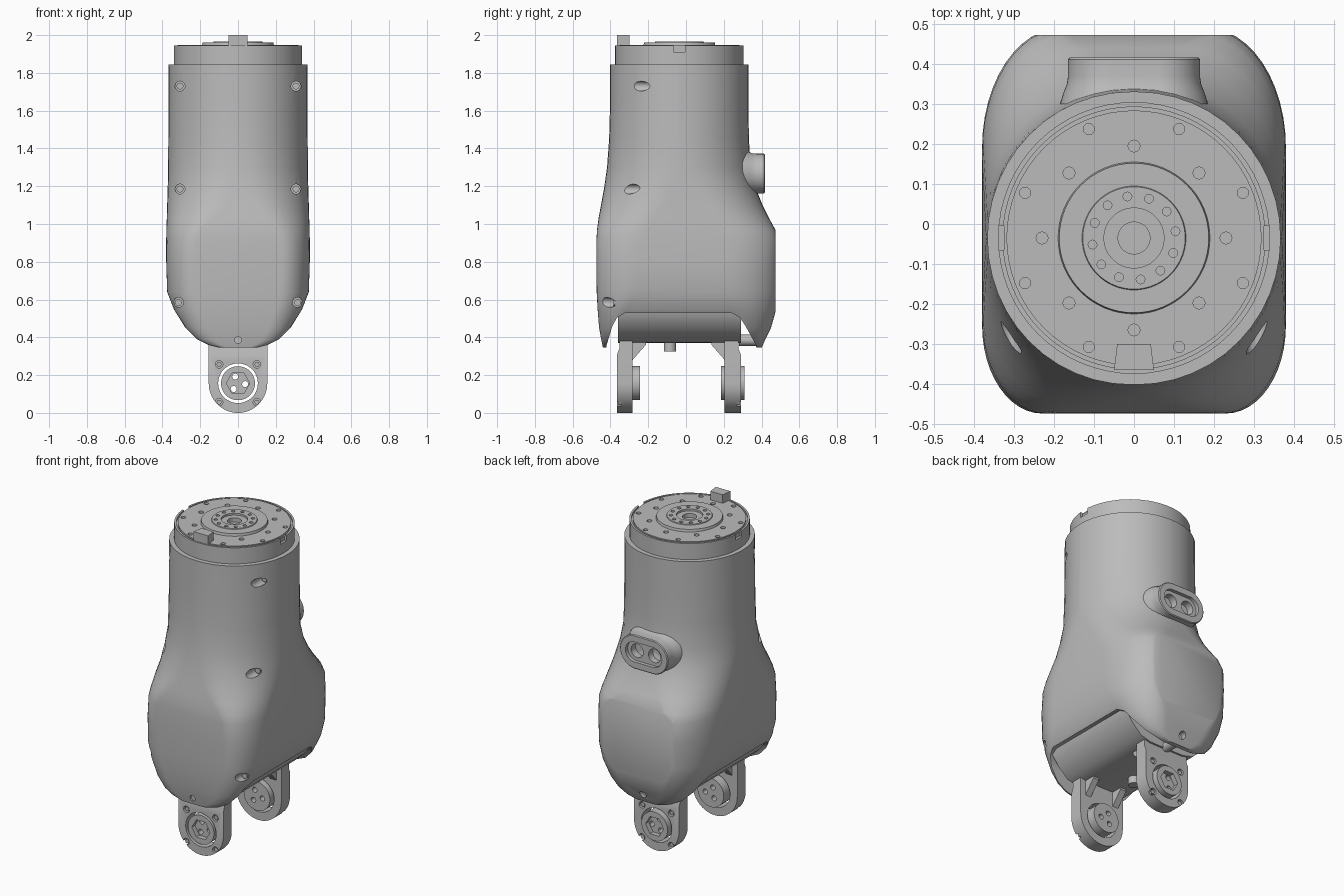
import bpy, bmesh
from math import sin, cos, pi

cube = bpy.data.objects.get("Cube")
if cube:
    bpy.data.objects.remove(cube)

grey = bpy.data.materials.new("light_grey")
grey.use_nodes = True
grey.diffuse_color = (0.5, 0.5, 0.5, 1)
grey.node_tree.nodes["Principled BSDF"].inputs["Base Color"].default_value = (0.5, 0.5, 0.5, 1)

AXES = {
    "x": lambda u, v, w: (w, u, v),
    "y": lambda u, v, w: (u, w, v),
    "z": lambda u, v, w: (u, v, w),
}
NECK_Y = -0.035


def circle(r, cu=0, cv=0, n=48):
    return [(cu + r * cos(2 * pi * i / n), cv + r * sin(2 * pi * i / n)) for i in range(n)]


def rounded(u0, u1, v0, v1, low, high, n=12):
    """Rectangle with elliptical corners; low and high are the corner radii at v0 and v1."""
    (lu, lv), (hu, hv) = [(min(ru, 0.49 * (u1 - u0)), min(rv, 0.5 * (v1 - v0) - 0.001))
                          for ru, rv in (low, high)]
    corners = [(u1 - hu, v1 - hv, hu, hv), (u0 + hu, v1 - hv, hu, hv),
               (u0 + lu, v0 + lv, lu, lv), (u1 - lu, v0 + lv, lu, lv)]
    pts = []
    for k, (cu, cv, ru, rv) in enumerate(corners):
        for i in range(n + 1):
            a = pi / 2 * (k + i / n)
            pts.append((cu + ru * cos(a), cv + rv * sin(a)))
    return pts


def box(u0, u1, v0, v1):
    return [(u0, v0), (u1, v0), (u1, v1), (u0, v1)]


def loft(axis, rings):
    """A part: outlines joined along an axis, each ring is (outline, position)."""
    return [[AXES[axis](u, v, w) for u, v in pts] for pts, w in rings]


def prism(axis, pts, a, b):
    return loft(axis, [(pts, a), (pts, b)])


def build(name, *parts):
    bm = bmesh.new()
    for rings in parts:
        rows = [[bm.verts.new(p) for p in ring] for ring in rings]
        n = len(rows[0])
        for lo, hi in zip(rows, rows[1:]):
            for i in range(n):
                bm.faces.new((lo[i], lo[(i + 1) % n], hi[(i + 1) % n], hi[i]))
        bm.faces.new(rows[0][::-1])
        bm.faces.new(rows[-1])
    bmesh.ops.recalc_face_normals(bm, faces=bm.faces)
    mesh = bpy.data.meshes.new(name)
    bm.to_mesh(mesh)
    bm.free()
    mesh.materials.append(grey)
    ob = bpy.data.objects.new(name, mesh)
    bpy.context.collection.objects.link(ob)
    return ob


def select(ob):
    bpy.ops.object.select_all(action="DESELECT")
    ob.select_set(True)
    bpy.context.view_layer.objects.active = ob


def cut(ob, *parts):
    tool = build("cutter", *parts)
    tool.hide_render = True
    mod = ob.modifiers.new("cut", "BOOLEAN")
    mod.operation, mod.solver, mod.object = "DIFFERENCE", "EXACT", tool
    mod.use_self = True
    select(ob)
    bpy.ops.object.modifier_apply(modifier="cut")
    bpy.data.objects.remove(tool)


def smooth(ob, angle=0.6):
    select(ob)
    bpy.ops.object.shade_smooth_by_angle(angle=angle)


# Main shell: height, half width, front, back, front corner radii, back corner radii
sections = [
    (0.345, 0.10, -0.44, 0.40, (0.05, 0.02), (0.05, 0.03)),
    (0.36, 0.16, -0.443, 0.408, (0.07, 0.03), (0.08, 0.05)),
    (0.39, 0.22, -0.449, 0.42, (0.09, 0.05), (0.11, 0.08)),
    (0.45, 0.28, -0.46, 0.45, (0.12, 0.09), (0.15, 0.15)),
    (0.55, 0.34, -0.468, 0.478, (0.14, 0.15), (0.18, 0.23)),
    (0.64, 0.375, -0.473, 0.488, (0.15, 0.21), (0.20, 0.29)),
    (0.80, 0.38, -0.474, 0.491, (0.15, 0.22), (0.20, 0.30)),
    (0.92, 0.38, -0.474, 0.488, (0.16, 0.24), (0.20, 0.31)),
    (0.97, 0.379, -0.471, 0.473, (0.19, 0.26), (0.22, 0.33)),
    (1.03, 0.377, -0.463, 0.44, (0.24, 0.29), (0.27, 0.33)),
    (1.10, 0.375, -0.45, 0.405, (0.30, 0.33), (0.32, 0.34)),
    (1.20, 0.372, -0.432, 0.365, (0.34, 0.36), (0.36, 0.36)),
    (1.30, 0.37, -0.418, 0.343, (0.37, 0.38), (0.37, 0.38)),
    (1.45, 0.369, -0.407, 0.333, (0.37, 0.38), (0.37, 0.38)),
    (1.60, 0.368, -0.403, 0.331, (0.37, 0.38), (0.37, 0.38)),
    (1.845, 0.367, -0.402, 0.331, (0.37, 0.38), (0.37, 0.38)),
]
shell = build("main_shell", loft("z", [
    (rounded(-hx, hx, yf, yb, low, high), z) for z, hx, yf, yb, low, high in sections]))

# Flat rear panel, sliced off the bulging back
cut(shell, prism("y", box(-0.6, 0.6, 0.3, 1.2), 0.473, 0.7))

# Arched opening under the shell
arch = [(-0.43, 0.3), (-0.42, 0.36), (-0.39, 0.46), (-0.365, 0.505), (-0.32, 0.53),
        (0.24, 0.53), (0.285, 0.505), (0.315, 0.46), (0.37, 0.36), (0.38, 0.3)]
cut(shell, prism("x", arch, -0.6, 0.6))

# Screw recesses and drain holes
screws = [(s * x, z, y) for x, z, y in
          ((0.307, 1.73, -0.17), (0.307, 1.185, -0.235), (0.315, 0.585, -0.375)) for s in (-1, 1)]
cut(shell, *[prism("y", circle(0.026, x, z, 24), -0.6, y) for x, z, y in screws],
    prism("y", circle(0.018, 0, 0.385, 20), -0.6, -0.435),
    prism("y", circle(0.022, 0, 0.40, 20), 0.395, 0.6))
smooth(shell)
heads = build("shell_screws", *[prism("y", circle(0.018, x, z, 20), y - 0.01, y + 0.01)
                                for x, z, y in screws])
smooth(heads)

# Inner housing seen through the arch
housing_half = [(0.0, 0.37), (0.12, 0.372), (0.19, 0.39), (0.255, 0.45), (0.30, 0.51), (0.31, 0.56)]
outline = housing_half + [(-x, z) for x, z in housing_half[:0:-1]]
smooth(build("inner_housing", prism("y", outline, -0.36, 0.29)))

# Top flange, turned from a stepped profile
profile = [(0.34, 1.82), (0.34, 1.945), (0.328, 1.945), (0.328, 1.935), (0.319, 1.935),
           (0.319, 1.947), (0.19, 1.947), (0.187, 1.962), (0.13, 1.962), (0.128, 1.967),
           (0.075, 1.967), (0.075, 1.955), (0.04, 1.955), (0.04, 1.93)]
flange = build("top_flange", loft("z", [(circle(r, 0, NECK_Y, 64), z) for r, z in profile]))
holes = []
for count, radius, size, turn in ((8, 0.295, 0.014, 0.5), (8, 0.23, 0.015, 0), (12, 0.105, 0.011, 0.3)):
    for i in range(count):
        a = 2 * pi * (i + turn) / count
        spot = circle(size, radius * cos(a), NECK_Y + radius * sin(a), 12)
        holes.append(prism("z", spot, 1.925, 2.0))
for s in (-1, 1):
    holes.append(prism("z", box(s * 0.345 - 0.02, s * 0.345 + 0.02, -0.065, -0.005), 1.91, 2.0))
cut(flange, *holes)
smooth(flange)

# Locating key on the flange
key = [(-0.05, -0.365), (0.05, -0.365), (0.042, -0.30), (-0.042, -0.30)]
build("locating_key", prism("z", key, 1.93, 2.0))


# Cable connector on the back
def stadium(hw, hh):
    return rounded(-hw, hw, 1.267 - hh, 1.267 + hh, (hh, hh), (hh, hh))


connector = build("cable_connector", loft("y", [
    (stadium(0.185, 0.125), 0.30), (stadium(0.176, 0.116), 0.33), (stadium(0.168, 0.108), 0.35),
    (stadium(0.165, 0.105), 0.37), (stadium(0.165, 0.105), 0.412), (stadium(0.16, 0.10), 0.417)]))
cut(connector, prism("y", stadium(0.125, 0.062), 0.395, 0.5))
cut(connector, *[prism("y", circle(0.042, s * 0.06, 1.267, 24), 0.35, 0.45) for s in (-1, 1)])
smooth(connector)

# Pair of pivot legs; d points outward along y
PZ = 0.157
leg_outline = [(0.155 * cos(pi + pi * i / 32), PZ + 0.157 * sin(pi + pi * i / 32)) for i in range(33)]
leg_outline += [(0.155, 0.46), (-0.155, 0.46)]
for name, inner, outer, d in (("front", -0.283, -0.365, -1), ("rear", 0.205, 0.29, 1)):
    leg = build(name + "_leg", prism("y", leg_outline, inner, outer))
    bolts = [(sx * 0.1, PZ + sz * 0.1) for sx in (-1, 1) for sz in (-1, 1)]
    # The upper part of the leg is thinner than the bearing end
    step = [(outer - d * 0.012, 0.5), (outer - d * 0.012, 0.34), (outer, 0.31),
            (outer + d * 0.1, 0.31), (outer + d * 0.1, 0.5)]
    cut(leg, prism("y", circle(0.105, 0, PZ), inner - d * 0.1, outer + d * 0.1),
        prism("x", step, -0.3, 0.3),
        *[prism("y", circle(0.02, x, z, 16), outer - d * 0.02, outer + d * 0.1) for x, z in bolts])
    smooth(leg)
    smooth(build(name + "_leg_bolts", *[
        prism("y", circle(0.014, x, z, 6), outer - d * 0.03, outer - d * 0.006) for x, z in bolts]))

    # Bearing hub with three pin holes and a hexagonal outer recess
    face = outer + (0.02 if d > 0 else 0)
    hub = build(name + "_hub", prism("y", circle(0.09, 0, PZ), inner - d * (0.02 if d > 0 else 0.04), face))
    cut(hub, prism("y", circle(0.062, 0, PZ, 6), face - d * 0.03, face + d * 0.1))
    cut(hub, *[prism("y", circle(0.016, 0.038 * cos(a), PZ + 0.038 * sin(a), 16), inner - d * 0.1, face + d * 0.1)
               for a in (pi / 2 + 0.4 + 2 * pi * i / 3 for i in range(3))])
    smooth(hub)

    # Bracing ribs under the housing
    rib = [(inner + d * 0.01, 0.28), (inner, 0.28), (inner - d * 0.07, 0.36),
           (inner - d * 0.07, 0.40), (inner + d * 0.01, 0.40)]
    build(name + "_ribs", *[prism("x", rib, s * 0.1 - 0.02, s * 0.1 + 0.02) for s in (-1, 1)])

# Small fittings underneath
smooth(build("lower_stub", prism("z", circle(0.032, -0.07, -0.085, 24), 0.325, 0.40)))
smooth(build("rear_fitting", prism("y", circle(0.03, 0, 0.385, 24), 0.28, 0.395)))
